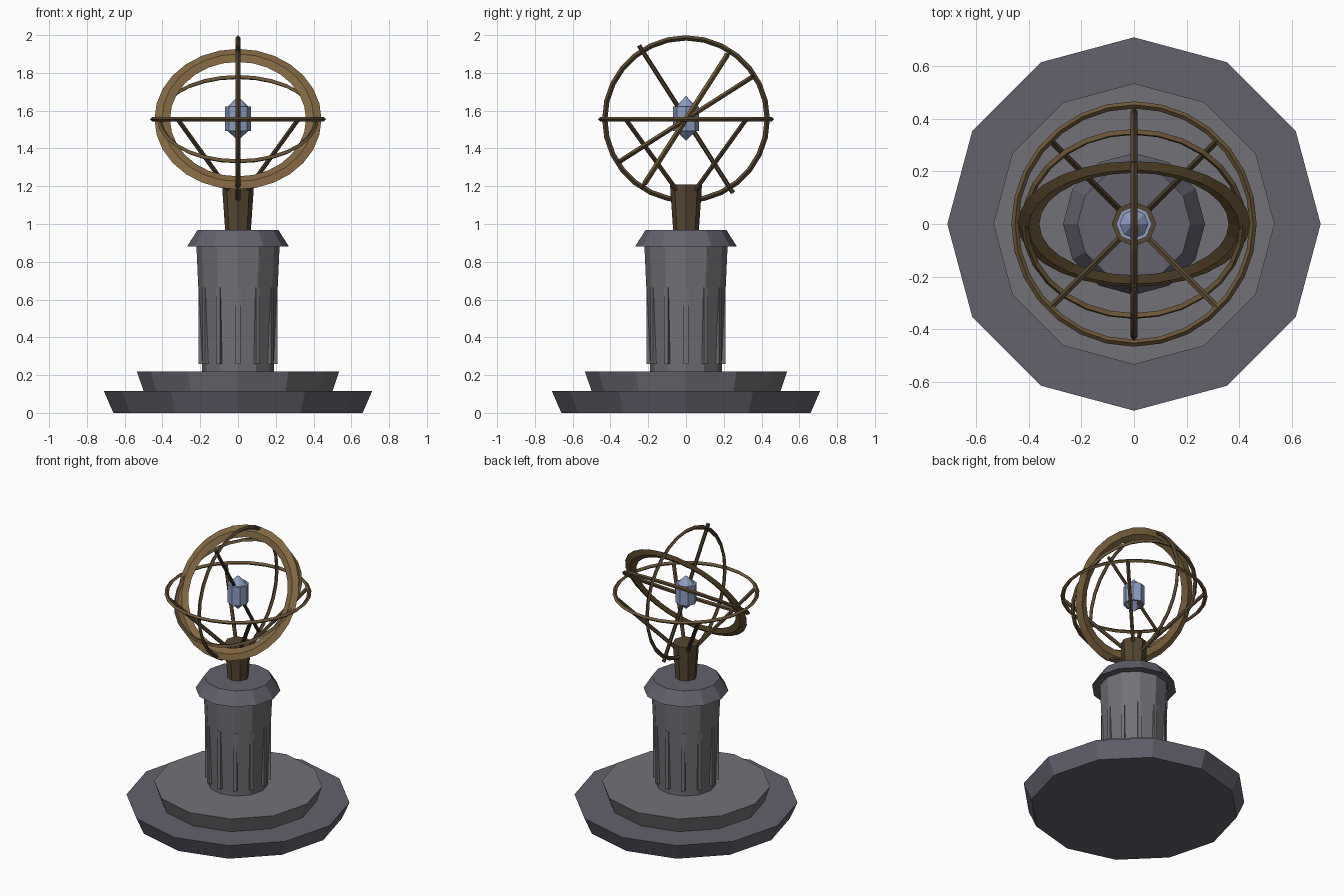
import bpy, bmesh
from math import radians, cos, sin, pi
from mathutils import Vector, Matrix

if "Cube" in bpy.data.objects:
    bpy.data.objects.remove(bpy.data.objects["Cube"])

CENTRE = Vector((0, 0, 1.555))


def material(name, rgb):
    m = bpy.data.materials.new(name)
    m.diffuse_color = (*rgb, 1)
    m.use_nodes = True
    m.node_tree.nodes["Principled BSDF"].inputs["Base Color"].default_value = m.diffuse_color
    return m


STONE = material("grey_stone", (0.165, 0.165, 0.185))
DARK_STONE = material("dark_stone", (0.125, 0.122, 0.155))
BRONZE = material("bronze", (0.095, 0.062, 0.030))
DARK_BRONZE = material("dark_bronze", (0.065, 0.045, 0.024))
BRASS = material("brass", (0.15, 0.095, 0.040))
GOLD = material("gold", (0.22, 0.135, 0.052))
BLUE = material("blue_crystal", (0.27, 0.34, 0.54))


def finish(bm, name, mat):
    bmesh.ops.recalc_face_normals(bm, faces=bm.faces)
    mesh = bpy.data.meshes.new(name)
    bm.to_mesh(mesh)
    bm.free()
    mesh.materials.append(mat)
    ob = bpy.data.objects.new(name, mesh)
    bpy.context.collection.objects.link(ob)
    return ob


def frustum(name, sides, r1, r2, z1, z2, mat):
    bm = bmesh.new()
    bmesh.ops.create_cone(bm, cap_ends=True, segments=sides, radius1=r1, radius2=r2,
                          depth=z2 - z1, matrix=Matrix.Translation((0, 0, (z1 + z2) / 2)))
    return finish(bm, name, mat)


def rod(name, a, b, r, mat, sides=6):
    a, b = Vector(a), Vector(b)
    rot = (b - a).to_track_quat('Z', 'Y').to_matrix().to_4x4()
    bm = bmesh.new()
    bmesh.ops.create_cone(bm, cap_ends=True, segments=sides, radius1=r, radius2=r,
                          depth=(b - a).length, matrix=Matrix.Translation((a + b) / 2) @ rot)
    return finish(bm, name, mat)


def ring(name, major, half_width, half_height, axis, angle, mat, segs=28):
    """Sweep a diamond section round z, then tilt it about the centre."""
    section = [(major + half_width, 0), (major, half_height),
               (major - half_width, 0), (major, -half_height)]
    bm = bmesh.new()
    loops = []
    for i in range(segs):
        t = 2 * pi * i / segs
        loops.append([bm.verts.new((r * cos(t), r * sin(t), z)) for r, z in section])
    for i in range(segs):
        p, q = loops[i], loops[(i + 1) % segs]
        for j in range(4):
            k = (j + 1) % 4
            bm.faces.new((p[j], q[j], q[k], p[k]))
    tilt = Matrix.Translation(CENTRE) @ Matrix.Rotation(radians(angle), 4, axis)
    bmesh.ops.transform(bm, matrix=tilt, verts=bm.verts)
    return finish(bm, name, mat)


# Stepped pedestal and column
frustum("lower_step", 12, 0.66, 0.71, 0, 0.115, DARK_STONE)
frustum("upper_step", 12, 0.50, 0.535, 0.115, 0.22, STONE)
frustum("column", 12, 0.19, 0.22, 0.22, 0.88, STONE)
frustum("column_cap", 12, 0.27, 0.215, 0.88, 0.967, DARK_STONE)

# Raised ribs round the column
bm = bmesh.new()
for i in range(12):
    m = (Matrix.Rotation(radians(30 * i), 4, 'Z') @ Matrix.Translation((0.195, 0, 0.4625))
         @ Matrix.Diagonal((0.03, 0.025, 0.405, 1)))
    bmesh.ops.create_cube(bm, size=1, matrix=m)
finish(bm, "column_ribs", STONE)

# Stem with four arms reaching the horizon ring
frustum("stem", 8, 0.068, 0.085, 0.967, 1.21, BRONZE)
for i in range(4):
    t = radians(45 + 90 * i)
    rod(f"arm_{i + 1}", (0.07 * cos(t), 0.07 * sin(t), 1.18),
        (0.452 * cos(t), 0.452 * sin(t), 1.555), 0.013, BRONZE)

# Rings of the sphere
ring("horizon_ring", 0.453, 0.0135, 0.0125, 'X', 0, BRASS)
ring("meridian_ring", 0.430, 0.0140, 0.0130, 'Y', 90, BRONZE)
ring("equator_ring", 0.415, 0.0130, 0.0125, 'X', 32.5, BRASS)
ring("zodiac_band", 0.401, 0.041, 0.014, 'X', 57.3, GOLD)

# Tilted polar axis
pole = Matrix.Rotation(radians(32.5), 3, 'X') @ Vector((0, 0, 0.463))
rod("polar_axis", CENTRE - pole, CENTRE + pole, 0.012, DARK_BRONZE)

# Crystal at the centre
frustum("crystal_body", 8, 0.068, 0.068, 1.492, 1.622, BLUE)
frustum("crystal_top", 8, 0.054, 0, 1.622, 1.678, BLUE)
frustum("crystal_bottom", 8, 0, 0.054, 1.442, 1.492, BLUE)
